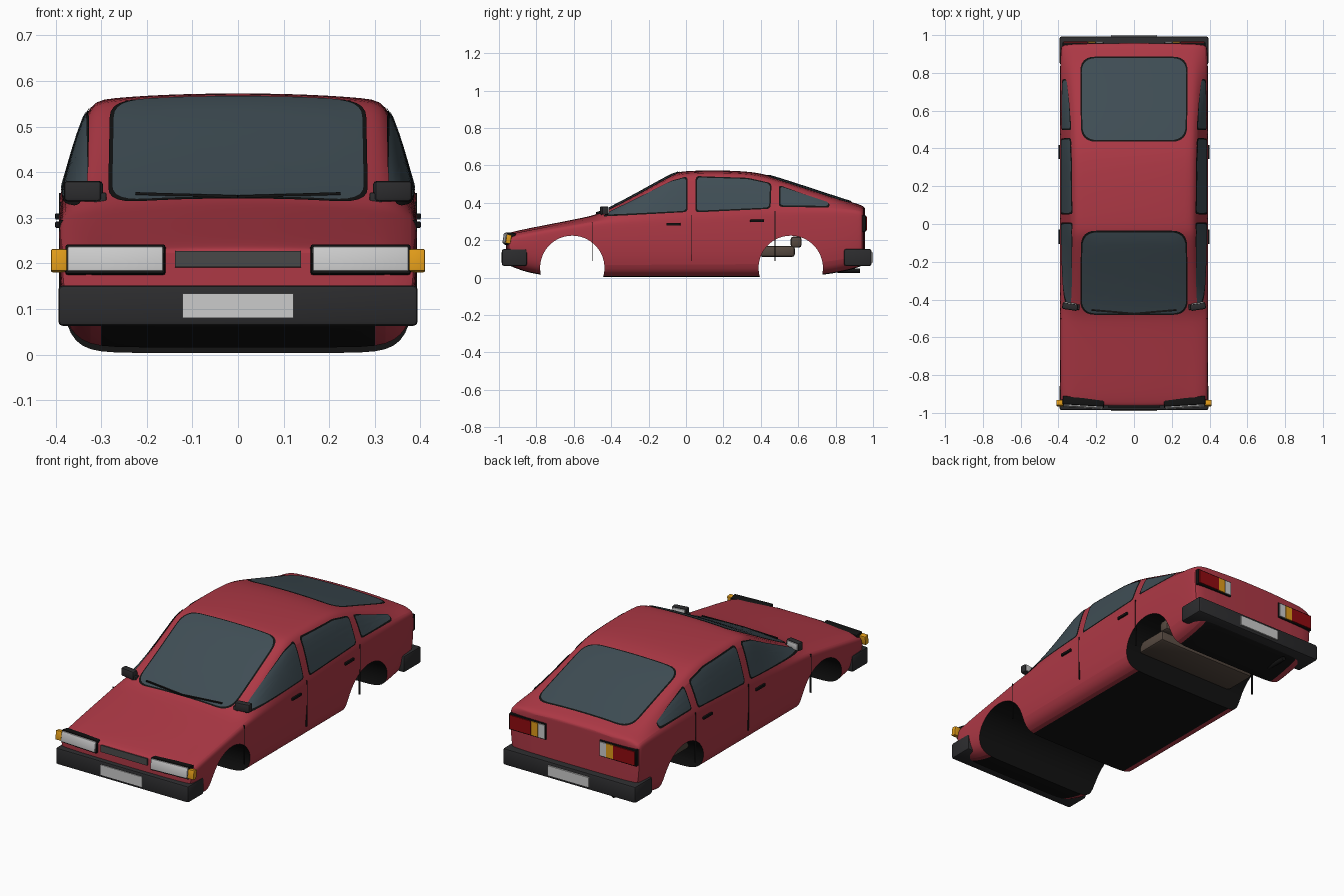
import bpy, bmesh, math
from mathutils import Vector, Matrix
from mathutils.bvhtree import BVHTree

if "Cube" in bpy.data.objects:
    bpy.data.objects.remove(bpy.data.objects["Cube"])


def mat(name, r, g, b):
    m = bpy.data.materials.new(name)
    m.diffuse_color = (r, g, b, 1)
    m.use_nodes = True
    m.node_tree.nodes["Principled BSDF"].inputs["Base Color"].default_value = m.diffuse_color
    return m


RED = mat("red_paint", .42, .04, .06)
BLACK = mat("black", .006, .006, .006)
TRIM = mat("dark_trim", .025, .025, .027)
GRILLE = mat("grille_grey", .06, .06, .06)
GLASS = mat("tinted_glass", .05, .075, .09)
WHITE = mat("lens_white", .65, .65, .65)
ORANGE = mat("orange", .75, .33, .01)
LAMP_RED = mat("lamp_red", .28, .003, .005)
BROWN = mat("tank_brown", .09, .065, .05)


def finish(name, bm, material, mirror=False, smooth=True):
    bmesh.ops.recalc_face_normals(bm, faces=bm.faces)
    me = bpy.data.meshes.new(name)
    bm.to_mesh(me)
    bm.free()
    ob = bpy.data.objects.new(name, me)
    bpy.context.collection.objects.link(ob)
    me.materials.append(material)
    bpy.ops.object.select_all(action='DESELECT')
    bpy.context.view_layer.objects.active = ob
    ob.select_set(True)
    if smooth:
        bpy.ops.object.shade_smooth_by_angle(angle=math.radians(35))
    if mirror:
        ob.modifiers.new("mirror", 'MIRROR')
    return ob


def box(name, x, y, z, material, mirror=False, bevel=0, rot=(0, 0, 0)):
    """Box from (min, max) ranges, optionally rotated about its centre."""
    bm = bmesh.new()
    size = [r[1] - r[0] for r in (x, y, z)]
    mid = Vector([(r[0] + r[1]) / 2 for r in (x, y, z)])
    bmesh.ops.create_cube(bm, size=1)
    bmesh.ops.scale(bm, vec=size, verts=bm.verts)
    if bevel:
        bmesh.ops.bevel(bm, geom=bm.edges[:], offset=bevel, segments=2, profile=.5, affect='EDGES')
    for i, ax in enumerate("XYZ"):
        bmesh.ops.rotate(bm, verts=bm.verts, matrix=Matrix.Rotation(rot[i], 3, ax))
    bmesh.ops.translate(bm, vec=mid, verts=bm.verts)
    return finish(name, bm, material, mirror)


def cylinder(name, p, axis, r, length, material, seg=48):
    bm = bmesh.new()
    bmesh.ops.create_cone(bm, cap_ends=True, segments=seg, radius1=r, radius2=r, depth=length)
    bmesh.ops.rotate(bm, verts=bm.verts, matrix=Matrix.Rotation(math.pi / 2, 3, axis))
    bmesh.ops.translate(bm, vec=p, verts=bm.verts)
    return finish(name, bm, material)


# Body shell: y, floor z, half width, belt z, roof-edge z, top z
STATIONS = [
    (-.962, .075, .380, .205, .226, .232), (-.945, .065, .388, .210, .232, .240),
    (-.90, .045, .391, .222, .243, .252), (-.78, .008, .392, .245, .263, .276),
    (-.52, .004, .392, .290, .310, .326), (-.465, .004, .392, .300, .322, .342),
    (-.25, .004, .392, .312, .432, .455), (-.07, .004, .392, .325, .535, .558),
    (-.02, .004, .392, .328, .549, .571), (.18, .004, .392, .338, .555, .575),
    (.36, .004, .392, .350, .547, .567), (.46, .004, .392, .355, .520, .543),
    (.70, .006, .392, .362, .442, .464), (.88, .040, .391, .360, .385, .405),
    (.94, .062, .386, .350, .374, .388), (.958, .075, .378, .335, .362, .372)]


def section(y, zb, w, belt, ze, zt):
    pts = [(.22, zb), (.335, zb), (w - .012, zb + .05), (w, zb + .6 * (belt - zb)),
           (w, belt - .015), (w - .005, belt + .006), (.334, ze), (.29, zt - .011), (.12, zt)]
    return [(x, y, z) for x, z in pts]


bm = bmesh.new()
rings = []
for st in STATIONS:
    right = [bm.verts.new(p) for p in section(*st)]
    left = [bm.verts.new((-v.co.x, v.co.y, v.co.z)) for v in right]
    rings.append(right + left[::-1])
n = len(rings[0])
for a, b in zip(rings, rings[1:]):
    for i in range(n):
        bm.faces.new((a[i], a[(i + 1) % n], b[(i + 1) % n], b[i]))
for r in (rings[0], rings[-1]):
    for i in range(n // 2 - 1):
        bm.faces.new((r[i], r[i + 1], r[n - 2 - i], r[n - 1 - i]))
body = finish("body_shell", bm, RED)
sub = body.modifiers.new("smooth", 'SUBSURF')
sub.levels = sub.render_levels = 2
bpy.ops.object.modifier_apply(modifier="smooth")
bvh_bm = bmesh.new()
bvh_bm.from_mesh(body.data)
bvh = BVHTree.FromBMesh(bvh_bm)

# Wheel arches cut right through the body
ARCHES = [(-.608, .052), (.56, .052)]
RADIUS = .172
for cy, cz in ARCHES:
    cut = cylinder("arch_cutter", (0, cy, cz), 'Y', RADIUS, 1.2, BLACK, 64)
    cut.hide_render = True
    bo = body.modifiers.new("arch", 'BOOLEAN')
    bo.object, bo.solver = cut, 'EXACT'
    bpy.context.view_layer.objects.active = body
    bpy.ops.object.modifier_apply(modifier="arch")
    bpy.data.objects.remove(cut)

# Black floor and arch linings
body.data.materials.clear()
body.data.materials.append(RED)
body.data.materials.append(BLACK)
for f in body.data.polygons:
    c = f.center
    lining = abs(f.normal.x) < .1 and any(
        math.hypot(c.y - cy, c.z - cz) < RADIUS + .003 for cy, cz in ARCHES)
    f.material_index = int(lining or (f.normal.z < -.6 and c.z < .1 and abs(c.x) < .3))
bpy.ops.object.select_all(action='DESELECT')
body.select_set(True)
bpy.ops.object.shade_smooth_by_angle(angle=math.radians(40))


def rounded(poly, r):
    """Outline with rounded corners and subdivided straights."""
    pts, k = [], len(poly)
    P = [Vector(p) for p in poly]
    ends = []
    for i in range(k):
        d0, d1 = P[i - 1] - P[i], P[(i + 1) % k] - P[i]
        ends.append((P[i] + d0.normalized() * min(r, d0.length * .4),
                     P[i] + d1.normalized() * min(r, d1.length * .4)))
    for i in range(k):
        a, b = ends[i]
        for s in range(7):
            t = s / 6
            pts.append(a * (1 - t) ** 2 + P[i] * 2 * t * (1 - t) + b * t * t)
        c = ends[(i + 1) % k][0]
        pts += [b.lerp(c, s / 10) for s in range(1, 10)]
    return pts


def patch(name, poly, side, r, inset, lift, material):
    """Drape a rounded outline over the body, from the side (y,z) or above (x,y)."""
    pts = rounded(poly, r)
    lo = Vector([min(p[i] for p in pts) for i in (0, 1)])
    hi = Vector([max(p[i] for p in pts) for i in (0, 1)])
    mid, size = (lo + hi) / 2, hi - lo
    pts = [Vector([mid[i] + (p[i] - mid[i]) * (1 - 2 * inset / size[i]) for i in (0, 1)]) for p in pts]
    cen = sum(pts, Vector((0, 0))) / len(pts)

    def drape(p):
        o, d = (Vector((1, p.x, p.y)), Vector((-1, 0, 0))) if side else (Vector((p.x, p.y, 1)), Vector((0, 0, -1)))
        loc, nor, _, _ = bvh.ray_cast(o, d)
        return loc + (nor if nor.dot(d) < 0 else -nor) * lift

    bm = bmesh.new()
    loops = [[bm.verts.new(drape(cen.lerp(p, s))) for p in pts] for s in (1, .85, .7, .5, .3, .12)]
    m = len(pts)
    for a, b in zip(loops, loops[1:]):
        for i in range(m):
            bm.faces.new((a[i], a[(i + 1) % m], b[(i + 1) % m], b[i]))
    bm.faces.new(loops[-1])
    finish(name, bm, material, mirror=side)


# Windows: dark seal with glass on top
WINDOWS = [
    ("windshield", [(-.285, -.48), (.285, -.48), (.28, -.035), (-.28, -.035)], False, .08),
    ("rear_window", [(-.28, .435), (.28, .435), (.285, .885), (-.285, .885)], False, .08),
    ("front_side_window", [(-.45, .324), (.008, .35), (.008, .54), (-.075, .518)], True, .02),
    ("middle_side_window", [(.05, .348), (.452, .367), (.457, .503), (.33, .532), (.052, .541)], True, .02),
    ("rear_side_window", [(.497, .378), (.765, .372), (.768, .395), (.497, .493)], True, .015)]
for name, poly, side, r in WINDOWS:
    patch(name + "_seal", poly, side, r, 0, .003, BLACK)
    patch(name + "_glass", poly, side, r, .008, .005, GLASS)

# Bumpers and plates
box("front_bumper", (-.394, .394), (-.985, -.85), (.063, .152), TRIM, bevel=.01)
box("rear_bumper", (-.394, .394), (.845, .992), (.063, .152), TRIM, bevel=.01)
box("front_plate", (-.122, .122), (-.99, -.97), (.08, .134), WHITE)
box("rear_plate", (-.122, .122), (.97, 1.0), (.08, .134), WHITE)

# Nose lamps, indicators and grille
box("headlamp_frame", (.158, .378), (-.965, -.92), (.173, .24), BLACK, True, .006, (-.15, 0, .06))
box("headlamp_lens", (.163, .373), (-.972, -.93), (.18, .235), WHITE, True, .004, (-.15, 0, .06))
box("front_indicator", (.375, .41), (-.962, -.935), (.182, .23), ORANGE, True, .003, (-.15, 0, 0))
box("grille", (-.138, .138), (-.969, -.93), (.19, .225), GRILLE, rot=(-.1, 0, 0))

# Tail lamps
box("tail_lamp_frame", (.158, .378), (.92, .962), (.245, .333), BLACK, True, .004)
for name, x0, x1, m in (("red", .245, .372, LAMP_RED), ("orange", .203, .243, ORANGE), ("white", .164, .201, WHITE)):
    box("tail_lamp_" + name, (x0, x1), (.93, .967), (.252, .326), m, True)

# Door mirrors
box("mirror_housing", (.297, .38), (-.455, -.42), (.336, .381), TRIM, True, .008, (0, 0, .15))
box("mirror_face", (.304, .373), (-.43, -.416), (.341, .376), WHITE, True, .003, (0, 0, .15))
box("mirror_stem", (.288, .316), (-.455, -.425), (.322, .356), TRIM, True, .005)

# Wipers: two thin arms lying in a shallow V on the glass base
for s in (-1, 1):
    box("wiper", (min(0, s * .225), max(0, s * .225)), (-.47, -.46), (.347, .353), BLACK,
        rot=(0, -s * .03, s * .09))

# Door handles and door seams
for y0, y1, z in ((-.105, -.03, .285), (.343, .418, .303)):
    box("door_handle", (.385, .401), (y0, y1), (z - .007, z + .007), BLACK, True, .003)
for y, z1 in ((-.502, .295), (.027, .335), (.476, .355)):
    box("door_seam", (.384, .3925), (y - .0015, y + .0015), (.088, z1), BLACK, True)

# Tank, filler neck and exhaust under the rear
box("fuel_tank", (-.3, .3), (.395, .582), (.11, .17), BROWN, bevel=.015)
box("filler_neck", (.2, .3), (.56, .618), (.16, .22), BROWN, bevel=.015)
cylinder("exhaust_pipe", (-.22, .87, .037), 'X', .012, .12, BLACK, 16)
